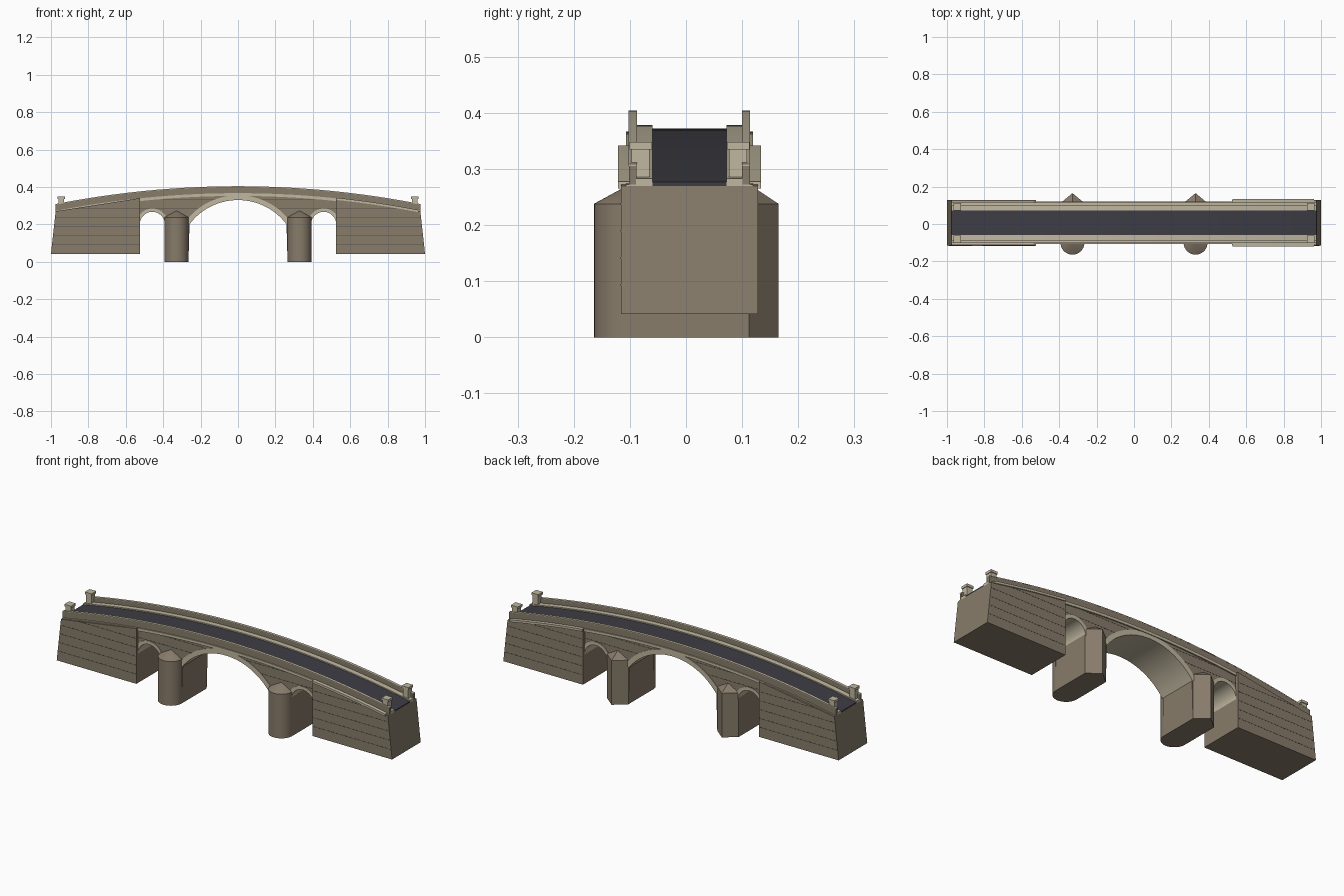
import bpy, bmesh, math

if "Cube" in bpy.data.objects:
    bpy.data.objects.remove(bpy.data.objects["Cube"])

YC = 0.006          # deck centre line
CAMBER = 0.095      # drop of the deck curve at its ends
END = 0.975


def material(name, rgb):
    m = bpy.data.materials.new(name)
    m.diffuse_color = (*rgb, 1)
    m.use_nodes = True
    m.node_tree.nodes["Principled BSDF"].inputs["Base Color"].default_value = m.diffuse_color
    return m


STONE = material("brown stone", (0.245, 0.2, 0.145))
CREAM = material("cream stone", (0.53, 0.475, 0.35))
ROAD = material("dark asphalt", (0.046, 0.046, 0.058))
JOINT = material("dark joint", (0.09, 0.08, 0.07))


def finish(name, bm, mat, smooth=True):
    bmesh.ops.recalc_face_normals(bm, faces=bm.faces[:])
    me = bpy.data.meshes.new(name)
    bm.to_mesh(me)
    bm.free()
    me.materials.append(mat)
    if smooth:
        for p in me.polygons:
            p.use_smooth = True
        me.set_sharp_from_angle(angle=math.radians(30))
    ob = bpy.data.objects.new(name, me)
    bpy.context.collection.objects.link(ob)
    return ob


def strip(name, lower, upper, y0, y1, mat):
    """Solid between paired lower and upper (x, z) points, from y0 to y1."""
    bm = bmesh.new()
    rows = [[bm.verts.new((p[0], y, p[1])) for p, y in ((a, y0), (b, y0), (b, y1), (a, y1))]
            for a, b in zip(lower, upper)]
    for r, s in zip(rows, rows[1:]):
        for i in range(4):
            j = (i + 1) % 4
            bm.faces.new((r[i], r[j], s[j], s[i]))
    bm.faces.new(rows[0])
    bm.faces.new(rows[-1])
    return finish(name, bm, mat)


def box(name, x0, x1, y0, y1, z0, z1, mat):
    return strip(name, [(x0, z0), (x1, z0)], [(x0, z1), (x1, z1)], y0, y1, mat)


def curve_z(crown, x):
    return crown - CAMBER * (x / END) ** 2


def deck_band(name, z0, z1, y0, y1, mat, xa=-END, xb=END, n=40):
    xs = [xa + (xb - xa) * i / n for i in range(n + 1)]
    strip(name, [(x, curve_z(z0, x)) for x in xs], [(x, curve_z(z1, x)) for x in xs], y0, y1, mat)


def arc(cx, cz, r, half, n=28):
    """Arch points from left to right, half = angle each side of the crown."""
    angles = [-half + 2 * half * i / n for i in range(n + 1)]
    return [(cx + r * math.sin(a), cz + r * math.cos(a)) for a in angles]


# Arches: centre x, centre z, radius, half angle, ring thickness
MAIN_HALF = math.asin(0.26 / 0.325)
ARCHES = [(-0.458, 0.2, 0.067, math.pi / 2, 0.018),
          (0, 0.005, 0.325, MAIN_HALF, 0.026),
          (0.458, 0.2, 0.067, math.pi / 2, 0.018)]

# Spandrel walls with the three openings
bottom = [(-0.97, 0.25), (-0.526, 0.25), (-0.5255, 0.2)]
for cx, cz, r, half, t in ARCHES:
    bottom += arc(cx, cz, r + 0.001, half)
bottom += [(0.5255, 0.2), (0.526, 0.25), (0.97, 0.25)]
# extra stations keep the deck curve smooth over the ends
left = [(-0.97 + 0.444 * i / 8, 0.25) for i in range(8)]
right = [(-x, z) for x, z in reversed(left)]
bottom = left + bottom[1:-1] + right
strip("spandrel_walls", bottom, [(x, curve_z(0.36, x)) for x, z in bottom],
      YC - 0.106, YC + 0.106, STONE)

# Arch rings
for cx, cz, r, half, t in ARCHES:
    strip("arch_ring", arc(cx, cz, r, half), arc(cx, cz, r + t, half),
          YC - 0.109, YC + 0.109, CREAM)

# Deck
deck_band("road", 0.358, 0.372, YC - 0.066, YC + 0.066, ROAD)
for s in (-1, 1):
    def band(name, z0, z1, inner, outer, mat, **k):
        a, b = sorted((YC + s * inner, YC + s * outer))
        deck_band(name, z0, z1, a, b, mat, **k)
    band("sidewalk", 0.358, 0.378, 0.066, 0.095, CREAM)
    band("string_course", 0.352, 0.367, 0.09, 0.113, CREAM)
    band("parapet", 0.36, 0.4, 0.094, 0.108, STONE)
    band("parapet_coping", 0.4, 0.404, 0.0935, 0.1085, CREAM)
    band("abutment_cornice", 0.358, 0.37, 0.108, 0.1275, CREAM, xa=0.527, xb=0.962, n=12)

# Piers with rounded front noses and pointed rear cutwaters
def cutwater(name, outline, apex):
    bm = bmesh.new()
    lo = [bm.verts.new((x, y, 0)) for x, y in outline]
    hi = [bm.verts.new((x, y, 0.238)) for x, y in outline]
    top = bm.verts.new(apex)
    n = len(outline)
    bm.faces.new(lo)
    for i in range(n):
        j = (i + 1) % n
        bm.faces.new((lo[i], lo[j], hi[j], hi[i]))
        bm.faces.new((hi[i], hi[j], top))
    finish(name, bm, STONE)


for s in (-1, 1):
    strip("pier", [(s * 0.265, 0), (s * 0.393, 0)], [(s * 0.259, 0.21), (s * 0.392, 0.21)],
          YC - 0.106, YC + 0.106, STONE)
    px, r = s * 0.329, 0.064
    nose = [(px + r * math.cos(math.pi * i / 16), -0.1 - r * math.sin(math.pi * i / 16))
            for i in range(17)]
    cutwater("pier_nose", nose, (px, -0.1, 0.273))
    cutwater("rear_cutwater", [(px - r, 0.112), (px + r, 0.112), (px, 0.165)], (px, 0.112, 0.273))

# Abutments, end pillars and masonry joints
COURSES = (0.094, 0.142, 0.19, 0.238, 0.286)
for s in (-1, 1):
    strip("abutment", [(s * 0.525, 0.042), (s * 1.0, 0.042)], [(s * 0.525, 0.34), (s * END, 0.27)],
          YC - 0.122, YC + 0.122, STONE)
    for side in (-1, 1):
        x, y = s * 0.945, YC + side * 0.087
        box("pillar", x - 0.016, x + 0.016, y - 0.016, y + 0.016, 0.27, 0.335, CREAM)
        box("pillar_cap", x - 0.02, x + 0.02, y - 0.02, y + 0.02, 0.335, 0.348, CREAM)

        def joint(xa, xb, z, half):
            a, b = sorted((YC + side * (half - 0.003), YC + side * (half + 0.0006)))
            box("masonry_joint", s * xa, s * xb, a, b, z - 0.0015, z + 0.0015, JOINT)
        for z in COURSES:
            end = 1.0 - 0.025 * (z - 0.042) / 0.228
            joint(0.527, min(end, 0.525 + (0.34 - z) / 0.07 * 0.45) - 0.002, z, 0.122)
        joint(0.21, 0.525, 0.287, 0.106)
        joint(0.12, 0.4, 0.335, 0.106)
